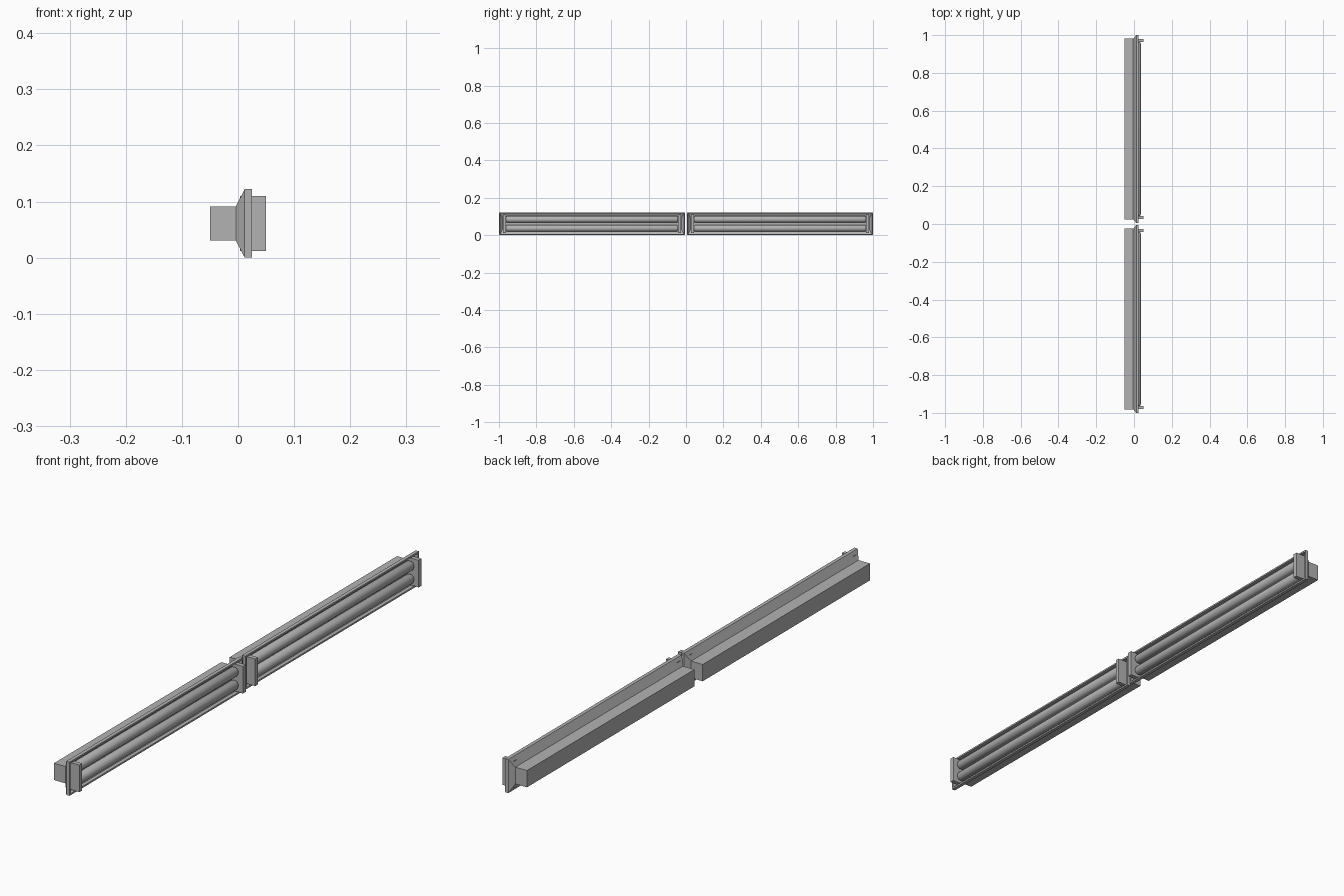
import bpy, bmesh, math
from mathutils import Vector

if "Cube" in bpy.data.objects:
    bpy.data.objects.remove(bpy.data.objects["Cube"])

ZC = 0.061          # height of the fixture centre line
YC = 0.503          # distance of each fixture centre from the origin

grey = bpy.data.materials.new("mid_grey")
grey.diffuse_color = (0.45, 0.45, 0.45, 1)
grey.use_nodes = True
grey.node_tree.nodes["Principled BSDF"].inputs["Base Color"].default_value = grey.diffuse_color


def finish(name, bm):
    bmesh.ops.recalc_face_normals(bm, faces=bm.faces)
    me = bpy.data.meshes.new(name)
    bm.to_mesh(me)
    bm.free()
    me.materials.append(grey)
    ob = bpy.data.objects.new(name, me)
    bpy.context.collection.objects.link(ob)
    return ob


def loft(name, rings):
    """Join closed rings of points and cap both ends."""
    bm = bmesh.new()
    loops = [[bm.verts.new(p) for p in ring] for ring in rings]
    n = len(loops[0])
    for a, b in zip(loops, loops[1:]):
        for i in range(n):
            j = (i + 1) % n
            bm.faces.new((a[i], a[j], b[j], b[i]))
    bm.faces.new(loops[0])
    bm.faces.new(loops[-1])
    return finish(name, bm)


def rect(x, hy, hz, yc):
    return [Vector((x, yc + sy * hy, ZC + sz * hz))
            for sy, sz in ((-1, -1), (1, -1), (1, 1), (-1, 1))]


def circle(y, r, x, z, n=24):
    return [Vector((x + r * math.cos(2 * math.pi * i / n), y,
                    z + r * math.sin(2 * math.pi * i / n))) for i in range(n)]


# housing steps: depth x, half length, half height (outside, then inside the tray)
HOUSING = [(-0.05, 0.479, 0.0305), (-0.004, 0.479, 0.0305),
           (0.012, 0.497, 0.061), (0.025, 0.497, 0.061),
           (0.025, 0.491, 0.055), (0.012, 0.491, 0.055),
           (-0.002, 0.478, 0.030)]
# tube profile: distance along the length, radius
TUBE = [(-0.461, 0.010), (-0.458, 0.015), (-0.452, 0.018),
        (0.452, 0.018), (0.458, 0.015), (0.461, 0.010)]

for side, yc in (("rear", YC), ("front", -YC)):
    # ballast box, flared reflector and rim
    loft(f"{side}_housing", [rect(x, hy, hz, yc) for x, hy, hz in HOUSING])

    # lamp holders at both ends
    for end in (-1, 1):
        y = yc + end * 0.468
        loft(f"{side}_lamp_holder", [rect(0.004, 0.008, 0.049, y),
                                     rect(0.050, 0.008, 0.049, y)])

    # two lamp tubes
    for dz in (-0.024, 0.024):
        tube = loft(f"{side}_lamp_tube",
                    [circle(yc + y, r, 0.018, ZC + dz) for y, r in TUBE])
        bpy.ops.object.select_all(action='DESELECT')
        tube.select_set(True)
        bpy.context.view_layer.objects.active = tube
        bpy.ops.object.shade_smooth_by_angle(angle=math.radians(40))
